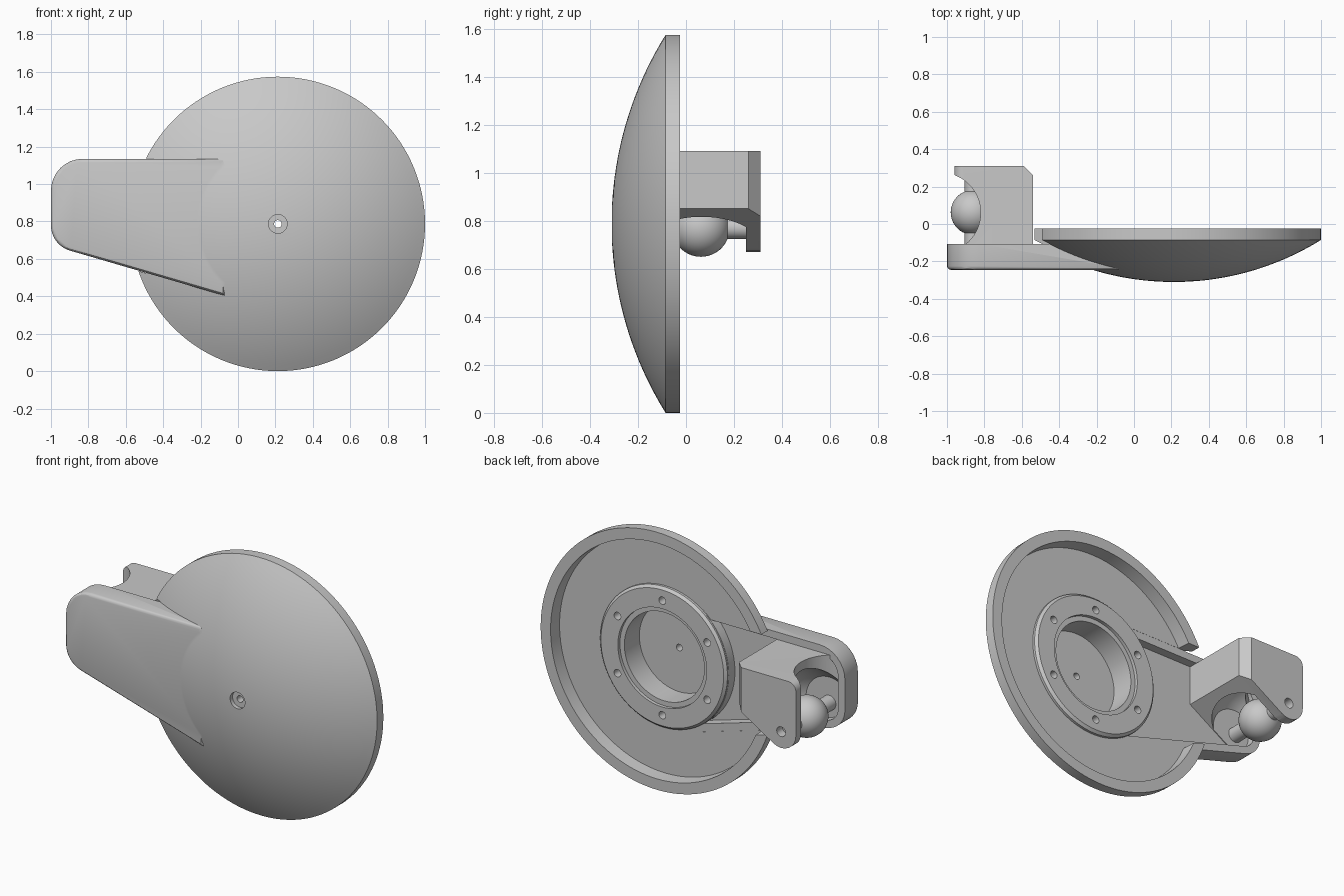
import bpy, bmesh, math
from mathutils import Vector

cube = bpy.data.objects.get("Cube")
if cube:
    bpy.data.objects.remove(cube, do_unlink=True)

grey = bpy.data.materials.new("satin_grey")
grey.use_nodes = True
grey.diffuse_color = (0.58, 0.58, 0.58, 1)
grey.node_tree.nodes["Principled BSDF"].inputs["Base Color"].default_value = (0.58, 0.58, 0.58, 1)

DISC = (0.213, 0.787)   # disc axis in x, z
PIVOT = (-0.86, 0.77)   # ball axis in x, z


def to_object(name, bm):
    bmesh.ops.remove_doubles(bm, verts=bm.verts, dist=1e-5)
    bmesh.ops.recalc_face_normals(bm, faces=bm.faces)
    mesh = bpy.data.meshes.new(name)
    bm.to_mesh(mesh)
    bm.free()
    mesh.materials.append(grey)
    obj = bpy.data.objects.new(name, mesh)
    bpy.context.collection.objects.link(obj)
    return obj


def lathe(name, profile, axis, steps=96):
    """Revolve (radius, y) points around an axis parallel to y."""
    bm = bmesh.new()
    verts = [bm.verts.new((axis[0] + r, y, axis[1])) for r, y in profile]
    edges = [bm.edges.new(pair) for pair in zip(verts, verts[1:])]
    bmesh.ops.spin(bm, geom=verts + edges, cent=(axis[0], 0, axis[1]), axis=(0, 1, 0),
                   angle=math.tau, steps=steps, use_merge=False)
    return to_object(name, bm)


def outline(corners, inset=0.0, steps=8):
    """Convex (x, z, radius) polygon with rounded corners, optionally inset."""
    pts, n = [], len(corners)
    for i, (x, z, r) in enumerate(corners):
        p = Vector((x, z))
        u = (Vector(corners[i - 1][:2]) - p).normalized()
        v = (Vector(corners[(i + 1) % n][:2]) - p).normalized()
        half = u.angle(v) / 2
        mid = (u + v).normalized()
        p += mid * inset / math.sin(half)
        if r <= 0:
            pts.append(p)
            continue
        r -= inset
        c = p + mid * r / math.sin(half)
        t = r / math.tan(half)
        a, b = (p + u * t - c).normalized(), (p + v * t - c).normalized()
        pts += [c + a.slerp(b, k / steps) * r for k in range(steps + 1)]
    return pts


def prism(name, pts, y0, y1, bevel_rule=None, width=0.0, segments=1):
    """Extrude an x-z outline along y, bevelling edges whose ends meet a rule."""
    bm = bmesh.new()
    face = bm.faces.new([bm.verts.new((p.x, y0, p.y)) for p in pts])
    moved = bmesh.ops.extrude_face_region(bm, geom=[face], use_keep_orig=True)["geom"]
    bmesh.ops.translate(bm, vec=(0, y1 - y0, 0),
                        verts=[g for g in moved if isinstance(g, bmesh.types.BMVert)])
    if bevel_rule:
        edges = [e for e in bm.edges if all(bevel_rule(v.co) for v in e.verts)]
        bmesh.ops.bevel(bm, geom=edges, offset=width, segments=segments,
                        profile=0.5, affect='EDGES')
    return to_object(name, bm)


def select_only(obj):
    bpy.ops.object.select_all(action='DESELECT')
    obj.select_set(True)
    bpy.context.view_layer.objects.active = obj


def combine(target, tool, operation):
    select_only(target)
    mod = target.modifiers.new(operation.lower(), 'BOOLEAN')
    mod.operation, mod.object, mod.solver = operation, tool, 'EXACT'
    bpy.ops.object.modifier_apply(modifier=mod.name)
    bpy.data.objects.remove(tool, do_unlink=True)


def cut(target, tool):
    combine(target, tool, 'DIFFERENCE')


# Domed disc: front dome, raised rim, hub ring, pocket and stepped bore
RADIUS, SAG, BORE = 0.787, 0.225, 0.05
curve = (RADIUS ** 2 + SAG ** 2) / (2 * SAG)
profile = []
for k in range(21):
    r = BORE + (RADIUS - BORE) * k / 20
    profile.append((r, -0.31 + curve - math.sqrt(curve ** 2 - r ** 2)))
profile += [(RADIUS, -0.025), (0.72, -0.025), (0.715, -0.105),
            (0.43, -0.105), (0.43, -0.09), (0.415, -0.075), (0.3, -0.075),
            (0.3, -0.095), (0.27, -0.095), (0.27, -0.24),
            (0.02, -0.24), (0.02, -0.285), (BORE, -0.285), profile[0]]
body = lathe("disc_and_arm", profile, DISC, 128)


# Side arm, rim gap and hollow channel behind it, all stopping at the hub
def arm_shape(end, inset=0.0):
    return outline([(-1, 1.135, 0.17), (-1, 0.674, 0.14),
                    (end, 0.382 - 0.292 * end, 0), (end, 1.135, 0)], inset)


combine(body, prism("arm", arm_shape(-0.07), -0.245, -0.1,
                    lambda c: c.y < -0.24, 0.02, 3), 'UNION')
for inset, depth in ((-0.002, -0.106), (0.045, -0.16)):
    cutter = prism("cutter", arm_shape(0.0, inset), depth, 0.1)
    cut(cutter, lathe("hub_guard", [(0, -0.3), (0.432, -0.3), (0.432, 0.3), (0, 0.3)], DISC))
    cut(body, cutter)

# Ring of bolt holes
for k in range(6):
    a = math.tau * k / 6
    place = (DISC[0] + 0.35 * math.sin(a), DISC[1] + 0.35 * math.cos(a))
    cut(body, lathe("bolt_hole", [(0, -0.15), (0.023, -0.15), (0.023, 0), (0, 0)], place, 20))

# Pivot block with outer plate, hollowed around the ball
BLOCK = [(-0.96, 1.09, 0.05), (-0.96, 0.592, 0.1), (-0.54, 0.85, 0), (-0.54, 1.09, 0)]
block = prism("pivot_block", outline(BLOCK), -0.2, 0.31,
              lambda c: c.x > -0.545 and c.y > 0.3, 0.05)
cavity = [(0, -0.155)]
for k in range(17):
    y = -0.155 + 0.405 * k / 16
    cavity.append((math.sqrt(0.27 ** 2 - (y - 0.065) ** 2), y))
cut(block, lathe("ball_cavity", cavity + [(0, 0.25)], PIVOT, 64))
bm = bmesh.new()
bmesh.ops.create_cone(bm, cap_ends=True, segments=64, radius1=0.215, radius2=0.215, depth=2)
bmesh.ops.translate(bm, verts=bm.verts, vec=(-1.035, 0.06, 1))
cut(block, to_object("side_relief", bm))
cut(block, lathe("pin_hole", [(0, 0.2), (0.03, 0.2), (0.03, 0.4), (0, 0.4)], PIVOT, 24))

# Ball with its two pins
PIN, BALL = 0.045, 0.12
start = math.asin(PIN / BALL)
ball = [(0, -0.17), (PIN, -0.17)]
for k in range(21):
    a = start + (math.pi - 2 * start) * k / 20
    ball.append((BALL * math.sin(a), 0.062 - BALL * math.cos(a)))
ball = lathe("pivot_ball", ball + [(PIN, 0.255), (0, 0.255)], PIVOT, 48)

# Smooth shading with sharp edges kept
for obj in (body, block, ball):
    select_only(obj)
    bpy.ops.object.shade_smooth_by_angle(angle=math.radians(30))
